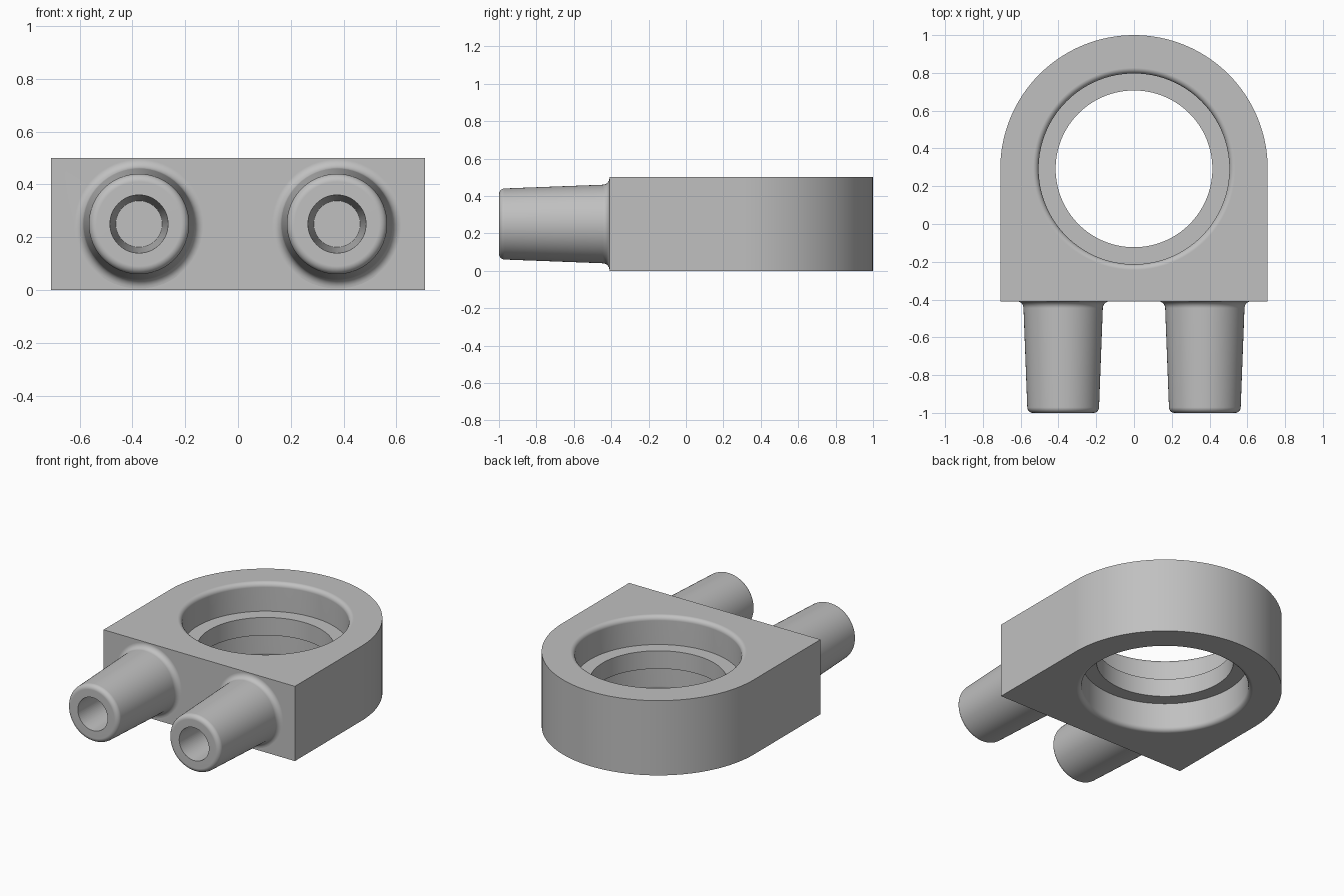
import bpy, bmesh, math
from mathutils import Matrix

if "Cube" in bpy.data.objects:
    bpy.data.objects.remove(bpy.data.objects["Cube"], do_unlink=True)

# Single plain grey
grey = bpy.data.materials.new("plain grey")
grey.use_nodes = True
COLOUR = (0.53, 0.53, 0.53, 1)
grey.diffuse_color = COLOUR
grey.node_tree.nodes["Principled BSDF"].inputs["Base Color"].default_value = COLOUR

HEIGHT, HALF_WIDTH, FRONT, RING_Y = 0.5, 0.708, -0.41, 0.292
PORT_X = 0.375


def arc(cx, cy, radius, start, end, steps):
    """Points along a circular arc, angles in degrees."""
    angles = [math.radians(start + (end - start) * i / steps) for i in range(steps + 1)]
    return [(cx + radius * math.cos(a), cy + radius * math.sin(a)) for a in angles]


def finish(name, bm):
    bmesh.ops.recalc_face_normals(bm, faces=bm.faces)
    mesh = bpy.data.meshes.new(name)
    bm.to_mesh(mesh)
    bm.free()
    mesh.materials.append(grey)
    obj = bpy.data.objects.new(name, mesh)
    bpy.context.collection.objects.link(obj)
    return obj


def lathe(name, profile, matrix, steps):
    """Solid of revolution from (radius, height) points."""
    bm = bmesh.new()
    verts = [bm.verts.new((r, 0, h)) for r, h in profile]
    edges = [bm.edges.new(pair) for pair in zip(verts, verts[1:])]
    bmesh.ops.spin(bm, geom=verts + edges, cent=(0, 0, 0), axis=(0, 0, 1),
                   angle=math.tau, steps=steps, use_merge=True)
    bmesh.ops.remove_doubles(bm, verts=bm.verts, dist=1e-5)
    bmesh.ops.transform(bm, matrix=matrix, verts=bm.verts)
    return finish(name, bm)


def combine(target, tool, operation):
    """Apply a boolean, then discard the tool."""
    mod = target.modifiers.new("combine", "BOOLEAN")
    mod.operation, mod.solver, mod.object = operation, "EXACT", tool
    bpy.context.view_layer.objects.active = target
    bpy.ops.object.modifier_apply(modifier=mod.name)
    bpy.data.objects.remove(tool, do_unlink=True)


# Body: square front, half-round back
bm = bmesh.new()
outline = [(-HALF_WIDTH, FRONT), (HALF_WIDTH, FRONT)] + arc(0, RING_Y, HALF_WIDTH, 0, 180, 64)
base = bm.faces.new([bm.verts.new((x, y, 0)) for x, y in outline])
top = bmesh.ops.extrude_face_region(bm, geom=[base])["geom"]
bmesh.ops.translate(bm, vec=(0, 0, HEIGHT),
                    verts=[v for v in top if isinstance(v, bmesh.types.BMVert)])
body = finish("ring_body", bm)

# Stepped opening with rounded rims and a central lip
BORE, LIP, RIM = 0.505, 0.415, 0.03
LIP_LOW, LIP_HIGH = 0.19, 0.31
wide = BORE + RIM
opening = ([(0, -0.1), (wide, -0.1)]
           + arc(wide, RIM, RIM, 270, 180, 7)
           + [(BORE, LIP_LOW), (LIP, LIP_LOW), (LIP, LIP_HIGH), (BORE, LIP_HIGH)]
           + arc(wide, HEIGHT - RIM, RIM, 180, 90, 7)
           + [(wide, HEIGHT + 0.1), (0, HEIGHT + 0.1)])
cutter = lathe("opening_cutter", opening, Matrix.Translation((0, RING_Y, 0)), 128)
combine(body, cutter, "DIFFERENCE")

# Two tapered ports with a filleted root, rounded tip and blind bore
port = ([(0, 0.35), (0.245, 0.35)]
        + arc(0.245, 0.445, 0.035, 270, 180, 7)
        + arc(0.16, 0.97, 0.03, 2, 90, 7)
        + [(0, 1)])
bore = [(0, 0.42), (0.088, 0.42), (0.11, 1), (0.112, 1.05), (0, 1.05)]
for x in (-PORT_X, PORT_X):
    place = Matrix.Translation((x, 0, HEIGHT / 2)) @ Matrix.Rotation(math.pi / 2, 4, "X")
    combine(body, lathe("port", port, place, 64), "UNION")
    combine(body, lathe("bore_cutter", bore, place, 64), "DIFFERENCE")

# Smooth the curved faces, keep the flat ones flat
bpy.ops.object.select_all(action="DESELECT")
body.select_set(True)
bpy.context.view_layer.objects.active = body
bpy.ops.object.shade_smooth_by_angle(angle=math.radians(30))
normals = body.modifiers.new("weighted normals", "WEIGHTED_NORMAL")
normals.keep_sharp = True
